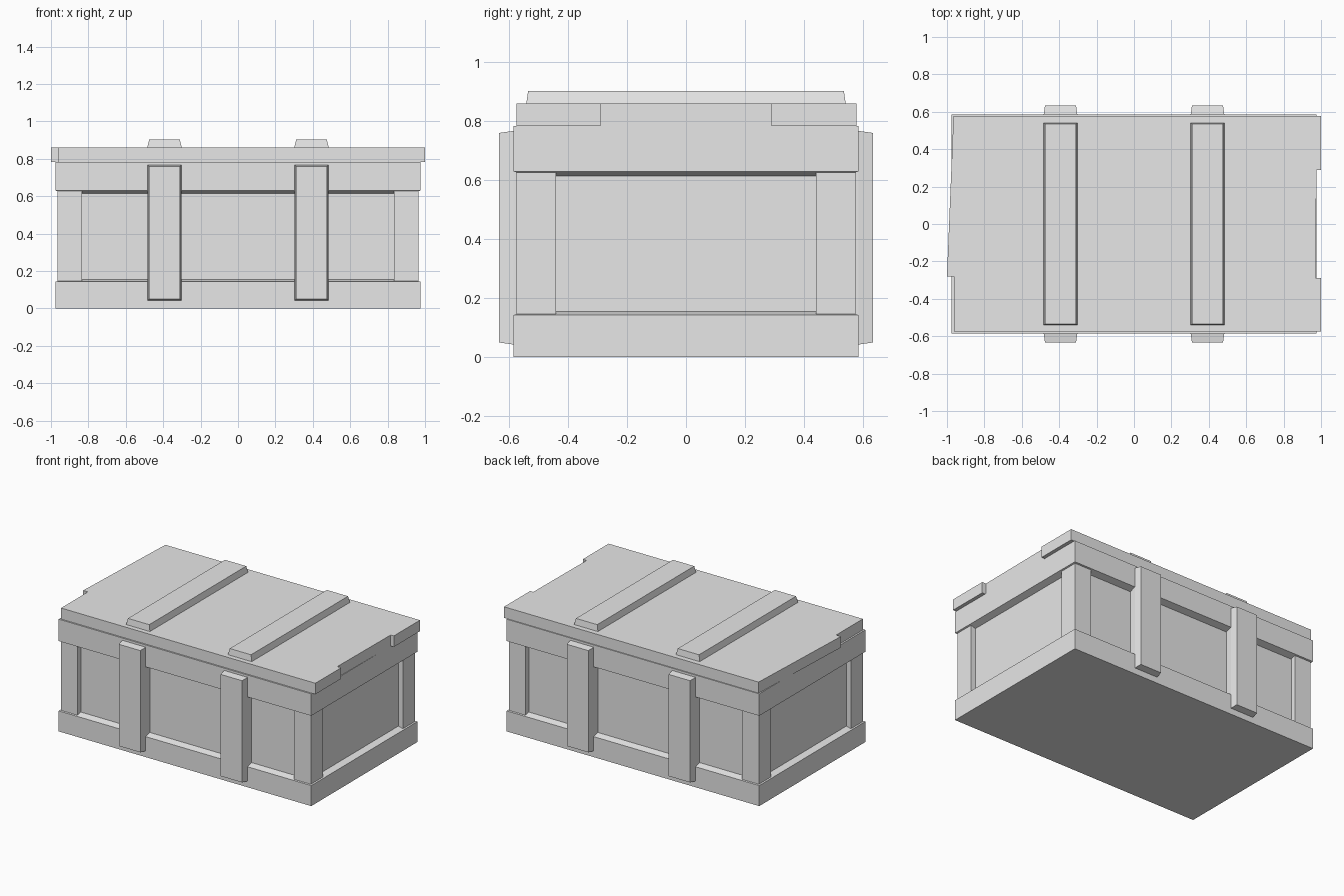
import bpy
import bmesh

cube = bpy.data.objects.get("Cube")
if cube:
    bpy.data.objects.remove(cube, do_unlink=True)

GREY = (0.8, 0.8, 0.8, 1.0)
grey = bpy.data.materials.new("light_grey")
grey.use_nodes = True
grey.diffuse_color = GREY
grey.node_tree.nodes["Principled BSDF"].inputs["Base Color"].default_value = GREY


def loft(name, rings):
    """Join equal-sized point rings into a closed flat-faced solid."""
    bm = bmesh.new()
    loops = [[bm.verts.new(p) for p in ring] for ring in rings]
    for a, b in zip(loops, loops[1:]):
        for i in range(len(a)):
            j = (i + 1) % len(a)
            bm.faces.new((a[i], a[j], b[j], b[i]))
    bm.faces.new(loops[0])
    bm.faces.new(loops[-1])
    bmesh.ops.recalc_face_normals(bm, faces=bm.faces)
    mesh = bpy.data.meshes.new(name)
    bm.to_mesh(mesh)
    bm.free()
    mesh.materials.append(grey)
    obj = bpy.data.objects.new(name, mesh)
    bpy.context.collection.objects.link(obj)
    return obj


def rect(hx, hy, z, cx=0, cy=0):
    return [(cx + sx * hx, cy + sy * hy, z)
            for sx, sy in ((-1, -1), (1, -1), (1, 1), (-1, 1))]


# Outer frame and recessed panel half sizes
FX, FY = 0.975, 0.585
PX, PY = 0.93, 0.54

# Body: base frame, recessed walls and lid frame, with sloped inner ledges
loft("base_frame", [rect(FX, FY, 0), rect(FX, FY, 0.143), rect(PX, PY, 0.155)])
loft("wall_panels", [rect(PX, PY, 0.15), rect(PX, PY, 0.62)])
loft("lid_frame", [rect(PX, PY, 0.615), rect(FX, FY, 0.63), rect(FX, FY, 0.783)])

# Corner posts
for sx, side in ((-1, "right"), (1, "left")):
    for sy, end in ((-1, "front"), (1, "back")):
        loft(f"{end}_{side}_post",
             [rect(0.065, 0.0675, z, sx * 0.9, sy * 0.5075) for z in (0.14, 0.632)])

# Lid board with chipped ends
outline = [(-0.963, -0.575), (1, -0.575), (1, -0.29), (0.97, -0.29),
           (0.976, 0.29), (1, 0.29), (1, 0.578), (-0.965, 0.578),
           (-1, -0.28), (-0.963, -0.28)]
loft("lid_board", [[(x, y, z) for x, y in outline] for z in (0.783, 0.86)])

# Battens across the lid and down the front and back
for sx, side in ((-1, "right"), (1, "left")):
    cx = sx * 0.393
    loft(f"{side}_lid_batten", [rect(0.093, 0.542, 0.855, cx),
                                rect(0.082, 0.535, 0.903, cx)])
    for sy, end in ((-1, "front"), (1, "back")):
        rings = []
        for y, hx, low, high in ((0.53, 0.09, 0.043, 0.767),
                                 (FY, 0.09, 0.043, 0.767),
                                 (0.634, 0.083, 0.05, 0.76)):
            rings.append([(cx + dx * hx, sy * y, z) for dx, z in
                          ((-1, low), (1, low), (1, high), (-1, high))])
        loft(f"{end}_{side}_batten", rings)
